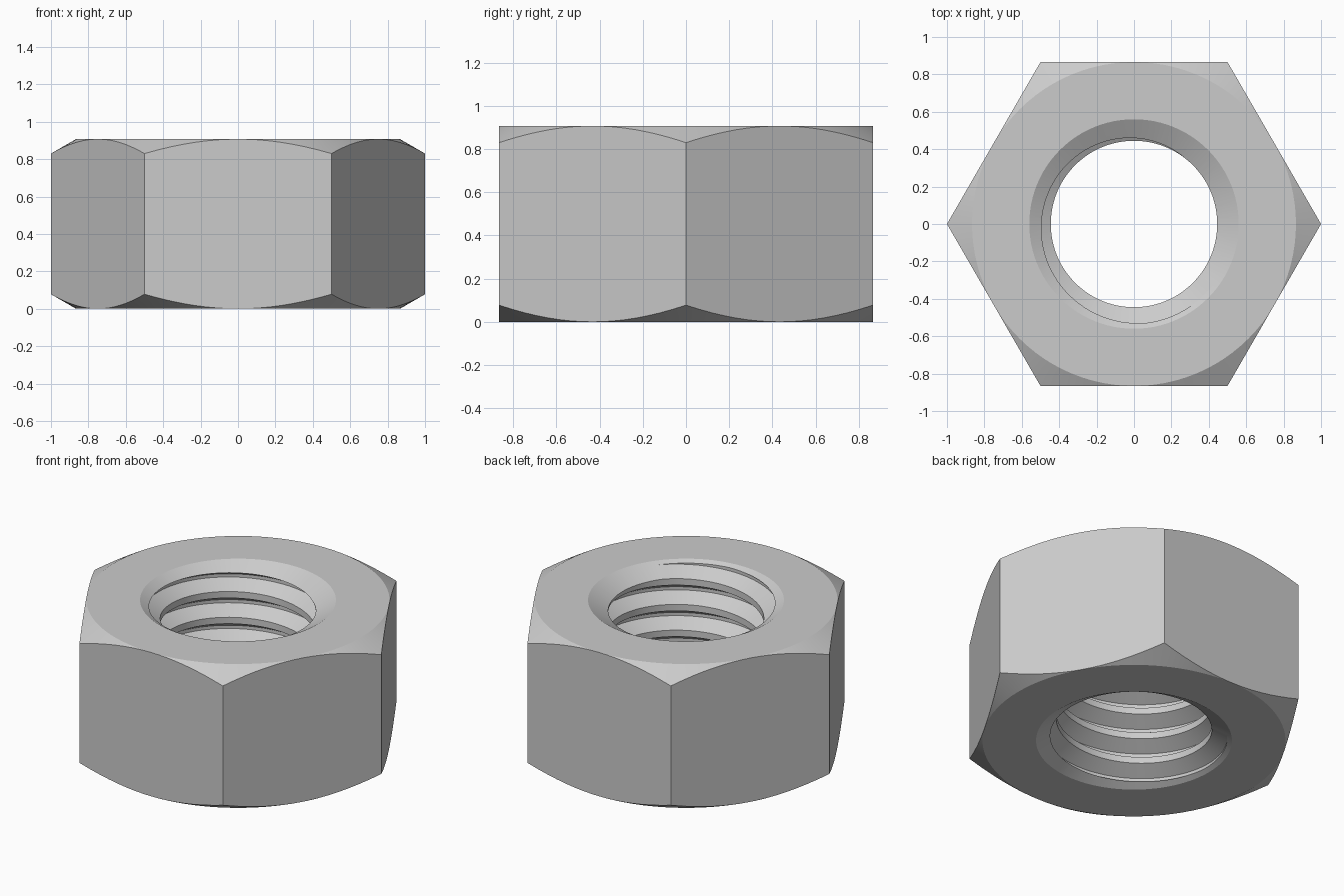
import bpy, bmesh, math

if "Cube" in bpy.data.objects:
    bpy.data.objects.remove(bpy.data.objects["Cube"])

H = 0.907                        # nut height
R_FACE = math.sqrt(3) / 2        # inscribed circle of the hexagon
R_SINK, R_MINOR, R_ROOT = 0.56, 0.445, 0.533
PITCH = 0.1624
SLOPE = math.tan(math.radians(30))
N = 96                           # segments per turn


def make_object(name, bm):
    bmesh.ops.remove_doubles(bm, verts=bm.verts, dist=1e-5)
    bmesh.ops.recalc_face_normals(bm, faces=bm.faces)
    mesh = bpy.data.meshes.new(name)
    bm.to_mesh(mesh)
    bm.free()
    obj = bpy.data.objects.new(name, mesh)
    bpy.context.collection.objects.link(obj)
    return obj


def polar(bm, r, a, z):
    return bm.verts.new((r * math.cos(a), r * math.sin(a), z))


def bridge(bm, a, b):
    for k in range(len(a) - 1):
        bm.faces.new((a[k], b[k], b[k + 1], a[k + 1]))


# Hexagonal body: chamfered corners, countersunk ends, undersized bore
def hex_nut():
    bm = bmesh.new()
    columns = []
    for i in range(N):
        a = 2 * math.pi * i / N
        r_hex = R_FACE / math.cos(a % (math.pi / 3) - math.pi / 6)
        drop = (r_hex - R_FACE) * SLOPE
        r_bore = 0.40
        sink = (R_SINK - r_bore) * SLOPE
        half = [(r_bore, sink), (R_SINK, 0), (R_FACE, 0), (r_hex, drop)]
        profile = half + [(r, H - z) for r, z in reversed(half)]
        columns.append([polar(bm, r, a, z) for r, z in profile + half[:1]])
    for i in range(N):
        bridge(bm, columns[i], columns[(i + 1) % N])
    return make_object("hex_nut", bm)


# Threaded rod used to cut the bore: 60 degree right-hand helix
def thread_cutter():
    bm = bmesh.new()
    flank = (R_ROOT - R_MINOR) * SLOPE
    width = 0.75 * PITCH
    profile = [(R_MINOR, 0), (R_ROOT, flank), (R_ROOT, width - flank),
               (R_MINOR, width), (R_MINOR, PITCH)]
    z_ref = 0.8405 - width - PITCH * 52 / 360 - 7 * PITCH
    columns = []
    for i in range(10 * N + 1):
        a = 2 * math.pi * i / N
        z0 = z_ref + PITCH * i / N
        columns.append([polar(bm, r, a, z0 + z) for r, z in profile])
    for a, b in zip(columns, columns[1:]):
        bridge(bm, a, b)
    bmesh.ops.remove_doubles(bm, verts=bm.verts, dist=1e-5)
    # close both ends with fans
    ends = [bm.verts.new((0, 0, z)) for z in (z_ref, z_ref + 11 * PITCH)]
    for e in [e for e in bm.edges if e.is_boundary]:
        mid = (e.verts[0].co.z + e.verts[1].co.z) / 2
        bm.faces.new((*e.verts, ends[0] if mid < H / 2 else ends[1]))
    return make_object("thread_cutter", bm)


nut = hex_nut()
cutter = thread_cutter()
cutter.hide_render = True

bpy.context.view_layer.objects.active = nut
nut.select_set(True)
mod = nut.modifiers.new("thread", 'BOOLEAN')
mod.operation = 'DIFFERENCE'
mod.solver = 'EXACT'
mod.object = cutter
bpy.ops.object.modifier_apply(modifier=mod.name)
bpy.data.objects.remove(cutter, do_unlink=True)

bpy.ops.object.shade_smooth_by_angle(angle=math.radians(25))
